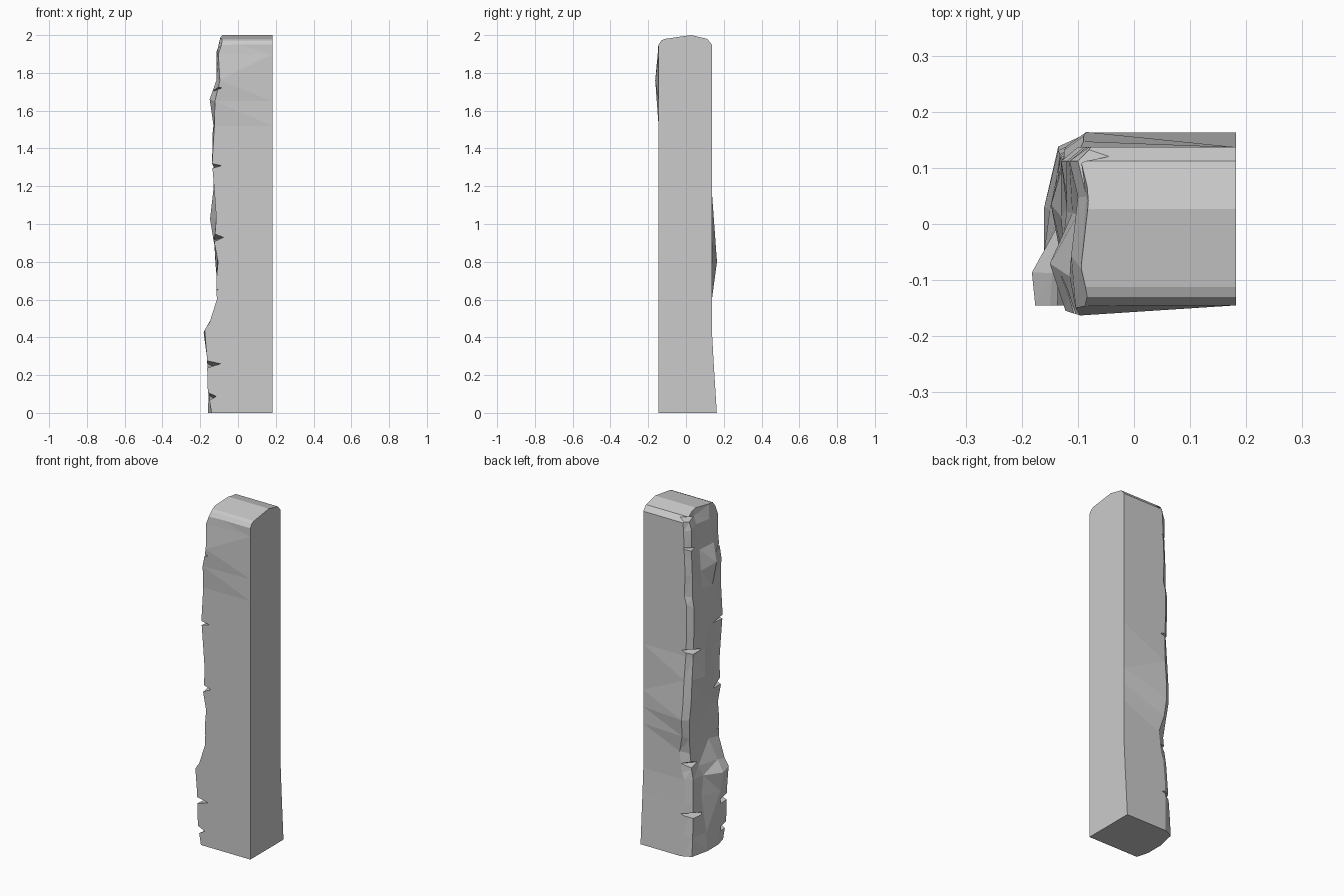
import bpy, bmesh, random
from mathutils import Vector

if "Cube" in bpy.data.objects:
    bpy.data.objects.remove(bpy.data.objects["Cube"])

random.seed(4)

# Broken side: z, then x of back edge, back bevel, back middle, front middle, front edge
ROWS = [
    (0.00, -.080, -.135, -.160, -.160, -.140),
    (0.12, -.085, -.135, -.150, -.155, -.160),
    (0.30, -.090, -.130, -.130, -.165, -.165),
    (0.44, -.085, -.125, -.125, -.182, -.176),
    (0.48, -.070, -.115, -.110, -.145, -.150),
    (0.60, -.055, -.105, -.110, -.105, -.112),
    (0.70, -.080, -.110, -.105, -.112, -.115),
    (0.80, -.085, -.120, -.115, -.110, -.106),
    (0.90, -.090, -.125, -.120, -.130, -.125),
    (1.03, -.090, -.125, -.148, -.118, -.115),
    (1.17, -.095, -.125, -.130, -.110, -.125),
    (1.32, -.100, -.130, -.120, -.125, -.137),
    (1.47, -.100, -.130, -.115, -.135, -.128),
    (1.52, -.085, -.120, -.120, -.130, -.125),
    (1.65, -.090, -.120, -.110, -.150, -.122),
    (1.76, -.085, -.115, -.100, -.115, -.096),
    (1.90, -.080, -.115, -.100, -.112, -.104),
    (1.97, -.075, -.100, -.085, -.095, -.080),
    (2.06, -.050, -.080, -.075, -.070, -.060),
]
FRONT, BACK, RIGHT = -.145, .137, .182


def lerp(z, points):
    for (z0, v0), (z1, v1) in zip(points, points[1:]):
        if z <= z1:
            return v0 + (v1 - v0) * (z - z0) / (z1 - z0)
    return points[-1][1]


def make_object(name, bm):
    bmesh.ops.recalc_face_normals(bm, faces=bm.faces)
    mesh = bpy.data.meshes.new(name)
    bm.to_mesh(mesh)
    bm.free()
    obj = bpy.data.objects.new(name, mesh)
    bpy.context.collection.objects.link(obj)
    return obj


# Pillar body lofted through the rows, with the flared foot and edge bulges
bm = bmesh.new()
rings = []
for i, (z, xb, xc, xd, xe, xf) in enumerate(ROWS):
    inner = 0 < i < len(ROWS) - 1
    foot = lerp(z, [(0, .163), (.42, BACK), (3, BACK)])
    back = foot + lerp(z, [(0, 0), (.6, 0), (.8, .027), (1.17, 0), (3, 0)])
    front = FRONT - lerp(z, [(0, 0), (1.52, 0), (1.76, .018), (1.95, 0), (3, 0)])
    pts = [(RIGHT, FRONT, z), (RIGHT, foot, z), (xb, back, z)]
    for x, y in ((xc, back - .025), (xd, .03), (xe, -.075)):
        j = random.uniform(-.02, .02) if inner else 0
        k = random.uniform(-.02, .02) if inner and y < .05 else 0
        pts.append((x, y + k, z + j))
    pts.append((xf, front, z))
    rings.append([bm.verts.new(p) for p in pts])
for a, b in zip(rings, rings[1:]):
    n = len(a)
    for i in range(n):
        j = (i + 1) % n
        bm.faces.new((a[i], a[j], b[j], b[i]))
bm.faces.new(rings[0][::-1])
bm.faces.new(rings[-1])
bmesh.ops.triangulate(bm, faces=[f for f in bm.faces if len(f.verts) == 4])
pillar = make_object("broken_stone_pillar", bm)

# Peaked top: side profile used to trim the body
bm = bmesh.new()
profile = [(-.22, -.1), (.22, -.1), (.22, 1.84), (.137, 1.95), (.112, 1.98),
           (.027, 2.0), (-.112, 1.98), (-.13, 1.972), (-.145, 1.95), (-.22, 1.83)]
face = bm.faces.new([bm.verts.new((-.4, y, z)) for y, z in profile])
ext = bmesh.ops.extrude_face_region(bm, geom=[face])["geom"]
bmesh.ops.translate(bm, vec=(.8, 0, 0),
                    verts=[v for v in ext if isinstance(v, bmesh.types.BMVert)])
top_trim = make_object("top_trim", bm)

# Wedge chips along the front (-1) and back (1) broken edges: side, z, tip x, half height, depth
CHIPS = [
    (-1, .26, -.07, .06, .09), (-1, .93, -.04, .11, .08), (-1, 1.31, -.06, .06, .08),
    (-1, .655, -.085, .10, .06), (-1, 1.72, -.06, .07, .06), (-1, .09, -.105, .10, .06),
    (1, 1.20, -.03, .09, .11), (1, .24, -.04, .08, .11), (1, .53, -.03, .13, .13),
    (1, 1.80, -.04, .09, .11), (1, 1.97, .01, .10, .15),
]
bm = bmesh.new()
for side, z, tip, h, depth in CHIPS:
    y = side * .2
    verts = [bm.verts.new(p) for p in (
        (tip, y, z + .01), (-.3, y, z + h), (-.3, y, z - h),
        (-.125, side * (.15 - depth), z - .015))]
    for a, b, c in ((0, 1, 2), (0, 1, 3), (1, 2, 3), (2, 0, 3)):
        bm.faces.new((verts[a], verts[b], verts[c]))
chips = make_object("chip_cutters", bm)

# Apply the cuts
for cutter, op in ((top_trim, 'INTERSECT'), (chips, 'DIFFERENCE')):
    cutter.hide_render = True
    mod = pillar.modifiers.new(cutter.name, 'BOOLEAN')
    mod.object, mod.operation, mod.solver = cutter, op, 'EXACT'
graph = bpy.context.evaluated_depsgraph_get()
final = bpy.data.meshes.new_from_object(pillar.evaluated_get(graph))
pillar.modifiers.clear()
pillar.data = final
for cutter in (top_trim, chips):
    bpy.data.objects.remove(cutter)
